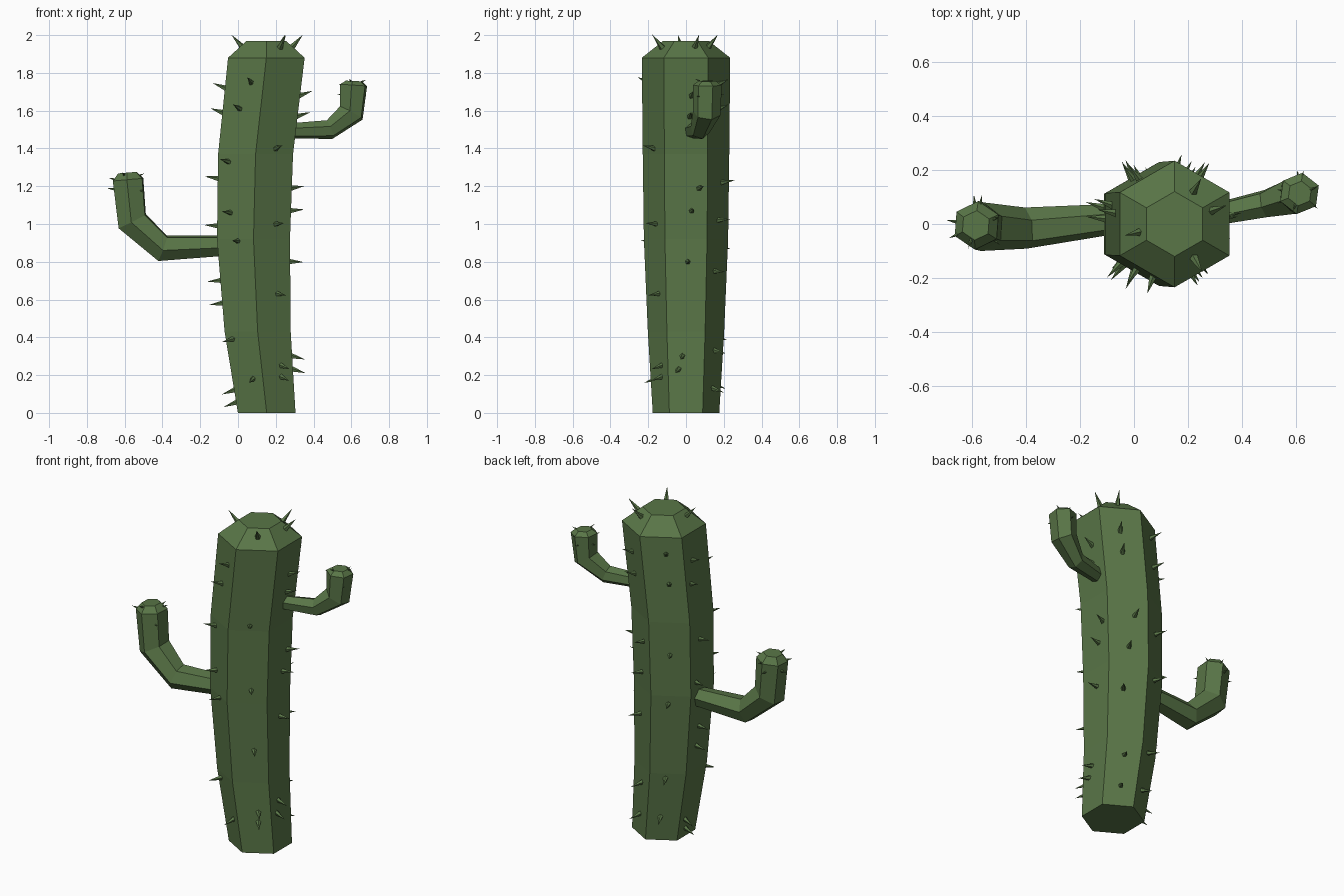
import bpy, bmesh, math
from mathutils import Vector

if "Cube" in bpy.data.objects:
    bpy.data.objects.remove(bpy.data.objects["Cube"])

green = bpy.data.materials.new("cactus green")
green.diffuse_color = (0.1, 0.18, 0.063, 1)
green.use_nodes = True
green.node_tree.nodes["Principled BSDF"].inputs["Base Color"].default_value = green.diffuse_color


def finish(bm, name):
    bmesh.ops.recalc_face_normals(bm, faces=bm.faces)
    me = bpy.data.meshes.new(name)
    bm.to_mesh(me)
    bm.free()
    me.materials.append(green)
    ob = bpy.data.objects.new(name, me)
    bpy.context.collection.objects.link(ob)


def hex_tube(name, rings, phase, upright=False):
    """Sweep a hexagon through (x, y, z, radius) rings and close both ends."""
    bm = bmesh.new()
    pts = [Vector(r[:3]) for r in rings]
    side = Vector((0, 1, 0))
    if not upright:
        side = (pts[1] - pts[0]).cross(pts[-1] - pts[-2]).normalized()
    loops = []
    for i, p in enumerate(pts):
        a = (p - pts[i - 1]).normalized() if i else Vector()
        b = (pts[i + 1] - p).normalized() if i < len(pts) - 1 else Vector()
        d = Vector((0, 0, 1)) if upright else (a + b).normalized()
        u = side.cross(d).normalized()
        loops.append([bm.verts.new(p + rings[i][3] * (
            math.cos(t) * u + math.sin(t) * side))
            for t in (phase + k * math.pi / 3 for k in range(6))])
    for l0, l1 in zip(loops, loops[1:]):
        for k in range(6):
            bm.faces.new((l0[k], l0[k - 1], l1[k - 1], l1[k]))
    bm.faces.new(loops[0])
    bm.faces.new(loops[-1])
    finish(bm, name)


# Trunk, gently bowed, with a bevelled crown
trunk = [(0.152, 0, 0, 0.176), (0.104, 0, 0.43, 0.202), (0.082, 0, 0.92, 0.223),
         (0.093, 0, 1.37, 0.229), (0.15, 0, 1.88, 0.234), (0.15, 0, 1.97, 0.12)]
hex_tube("trunk", trunk, math.pi / 6, upright=True)

# Arms
hex_tube("left_arm", [(-0.06, 0.02, 0.885, 0.056), (-0.4, -0.015, 0.872, 0.077),
                      (-0.56, -0.01, 1.015, 0.09), (-0.582, -0.005, 1.235, 0.09),
                      (-0.585, -0.005, 1.272, 0.055)], math.radians(20))
hex_tube("right_arm", [(0.25, 0.025, 1.492, 0.04), (0.485, 0.075, 1.5, 0.053),
                       (0.6, 0.11, 1.588, 0.074), (0.612, 0.113, 1.735, 0.077),
                       (0.613, 0.113, 1.757, 0.046)], math.radians(10))


def spike(bm, base, direction, length, radius):
    d = Vector(direction).normalized()
    m = d.to_track_quat('Z', 'Y').to_matrix().to_4x4()
    m.translation = Vector(base) + d * (length / 2 - 0.008)
    bmesh.ops.create_cone(bm, cap_ends=True, segments=5, radius1=radius,
                          radius2=0, depth=length, matrix=m)


# Trunk spikes: per side, (position along the side in x or y, height)
sides = {
    240: (0, [(0.08, 0.18), (-0.03, 0.39), (0, 0.91), (-0.04, 1.06), (-0.05, 1.33),
              (0.01, 1.61), (0.07, 1.75)]),
    300: (0, [(0.23, 0.25), (0.23, 0.19), (0.21, 0.63), (0.2, 1.0), (0.2, 1.4)]),
    120: (0, [(0.07, 0.15), (0.03, 0.4), (0, 0.87), (-0.01, 1.17), (0, 1.6), (0.02, 1.78)]),
    0: (1, [(-0.02, 0.3), (-0.04, 0.23), (0.01, 0.8), (0.03, 1.07), (0.07, 1.19),
            (0.02, 1.57), (0.03, 1.68)]),
    60: (1, [(0.14, 0.13), (0.15, 0.33), (0.15, 0.75), (0.17, 1.02), (0.19, 1.22),
             (0.17, 1.61), (0.17, 1.74)]),
    180: (1, [(0.02, 0.055), (0.04, 0.12), (0.02, 0.58), (0.01, 0.7), (0.06, 0.99),
              (0.02, 1.24), (0.07, 1.59), (0.04, 1.72)]),
}
bm = bmesh.new()
for deg, (axis, spots) in sides.items():
    n = Vector((math.cos(math.radians(deg)), math.sin(math.radians(deg)), 0))
    t = Vector((-n.y, n.x, 0))
    for s, z in spots:
        for lo, hi in zip(trunk, trunk[1:]):
            if lo[2] <= z < hi[2]:
                f = (z - lo[2]) / (hi[2] - lo[2])
                cx, r = (lo[k] + f * (hi[k] - lo[k]) for k in (0, 3))
        mid = Vector((cx, 0, z)) + n * r * math.cos(math.pi / 6)
        base = mid + t * ((s - mid[axis]) / t[axis])
        out = (base - Vector((cx, 0, z))).normalized()
        spike(bm, base, out + Vector((0, 0, 0.45 * (z - 0.85))), 0.08, 0.016)
# Crown spikes
for x, y in ((0.02, -0.03), (0.22, 0.12), (0.29, 0.05), (0.225, -0.13)):
    out = Vector((x - 0.15, y, 0)).normalized()
    spike(bm, (x, y, 1.94), out + Vector((0, 0, 1.1)), 0.092, 0.017)
finish(bm, "trunk_spikes")

# Small spikes around the arm tips: (angle, drop below rim)
bm = bmesh.new()
for c, r, size in (((-0.582, -0.005, 1.235), 0.08, 0.042), ((0.612, 0.113, 1.735), 0.068, 0.028)):
    for deg, drop in ((170, 0.05), (205, 0.0), (320, 0.06), (80, 0.0), (95, 0.05), (250, -0.025), (20, -0.02)):
        a = math.radians(deg)
        out = Vector((math.cos(a), math.sin(a), 0))
        spike(bm, Vector(c) + out * (r if drop >= 0 else r * 0.75) - Vector((0, 0, drop)),
              out + Vector((0, 0, 0.3 - 5 * drop if drop <= 0 else 0.1)), size, size * 0.2)
finish(bm, "arm_spikes")
